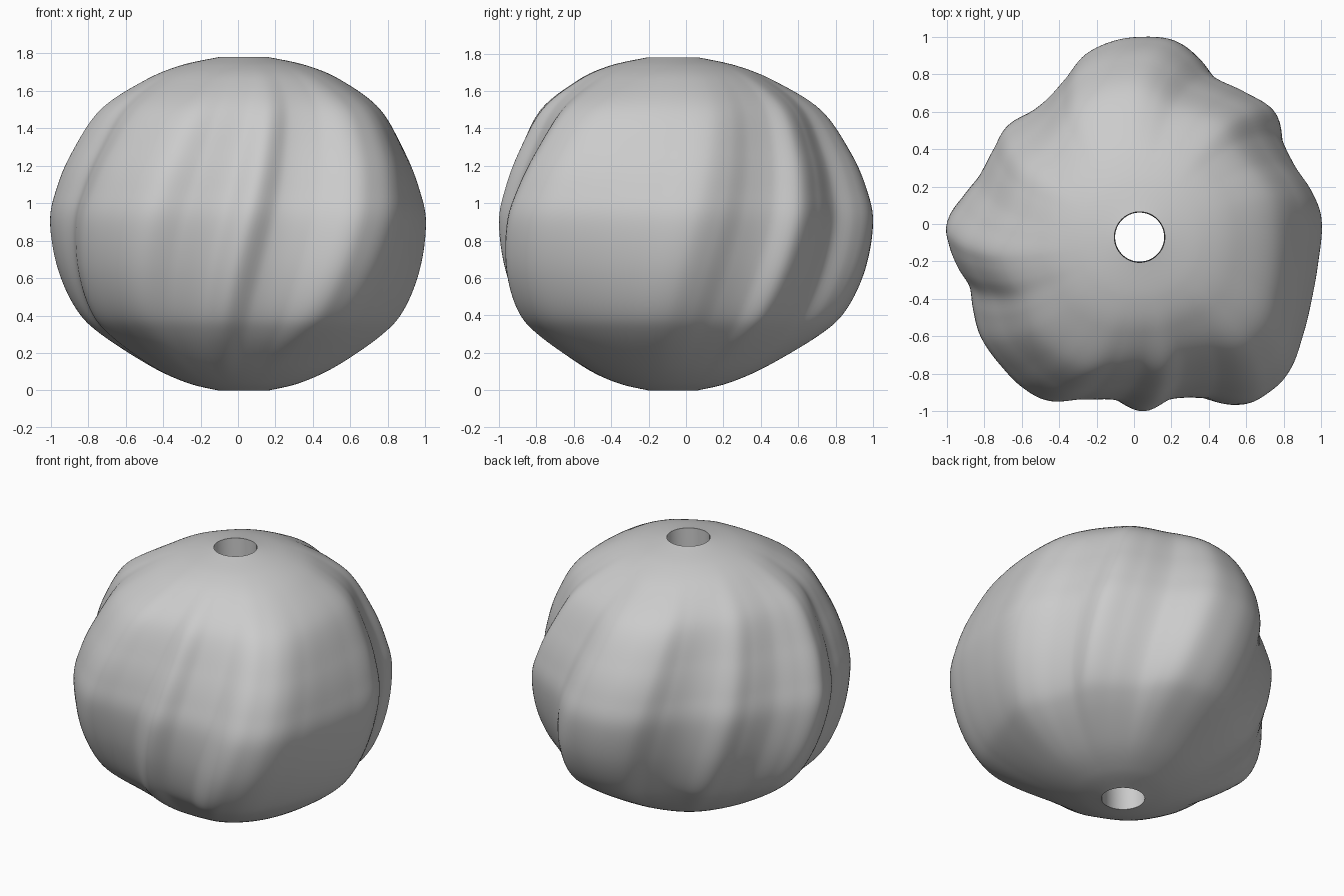
import bpy, bmesh, math

if "Cube" in bpy.data.objects:
    bpy.data.objects.remove(bpy.data.objects["Cube"])

CX, CY = 0.03, -0.07          # axis of the drilled hole
HOLE = 0.135
TWIST = 0.28                  # radians of lean per unit of height
N_AROUND, N_UP = 256, 96

# Lumpy equator outline
OUTLINE = [(1.0, 0.04), (0.95, 0.17), (0.865, 0.3), (0.79, 0.45), (0.75, 0.6),
           (0.6, 0.70), (0.42, 0.79), (0.3, 0.92), (0.2, 0.985), (0.05, 1.0),
           (-0.1, 0.98), (-0.25, 0.91), (-0.35, 0.79), (-0.45, 0.68), (-0.55, 0.6),
           (-0.68, 0.52), (-0.75, 0.4), (-0.83, 0.25), (-0.92, 0.13), (-1.0, 0.0),
           (-0.99, -0.1), (-0.945, -0.22), (-0.88, -0.33), (-0.86, -0.45),
           (-0.82, -0.6), (-0.7, -0.77), (-0.6, -0.87), (-0.47, -0.94),
           (-0.3, -0.935), (-0.1, -0.94), (0.05, -1.0), (0.2, -0.935),
           (0.4, -0.925), (0.6, -0.955), (0.72, -0.9), (0.82, -0.8),
           (0.9, -0.6), (0.95, -0.4), (0.985, -0.2)]

# Side profile: (width fraction, height)
PROFILE = [(0.135, 0), (0.3, 0.04), (0.5, 0.13), (0.75, 0.295), (0.875, 0.43),
           (0.965, 0.65), (1.0, 0.9), (0.965, 1.08), (0.89, 1.27), (0.75, 1.5),
           (0.53, 1.655), (0.34, 1.735), (0.135, 1.78)]


def cubic(p0, p1, p2, p3, t):
    return 0.5 * (2 * p1 + (p2 - p0) * t + (2 * p0 - 5 * p1 + 4 * p2 - p3) * t * t
                  + (3 * p1 - p0 - 3 * p2 + p3) * t ** 3)


# Outline as radius against angle
polar = sorted((math.atan2(y - CY, x - CX) % math.tau, math.hypot(x - CX, y - CY))
               for x, y in OUTLINE)
MEAN = sum(r for _, r in polar) / len(polar)


def outline_radius(a):
    a %= math.tau
    n = len(polar)
    i = max((k for k in range(n) if polar[k][0] <= a), default=-1)
    a1, a2 = polar[i][0], polar[(i + 1) % n][0]
    t = ((a - a1) % math.tau) / ((a2 - a1) % math.tau)
    return cubic(*(polar[(i + k) % n][1] for k in (-1, 0, 1, 2)), t)


def profile_point(u):
    s = u * (len(PROFILE) - 1)
    i = min(int(s), len(PROFILE) - 2)
    q = [PROFILE[min(max(i + k, 0), len(PROFILE) - 1)] for k in (-1, 0, 1, 2)]
    return [cubic(*(p[c] for p in q), s - i) for c in (0, 1)]


bm = bmesh.new()
table = [outline_radius(math.tau * j / N_AROUND) for j in range(N_AROUND)]
rings = []
for i in range(N_UP + 1):
    f, z = profile_point(i / N_UP)
    # Lumps fade out toward the holes
    t = min(max((f - 0.25) / 0.75, 0), 1)
    g = t * t * (3 - 2 * t)
    ring = []
    for j in range(N_AROUND):
        a = math.tau * j / N_AROUND + TWIST * (z - 0.9)
        r = f * (1 + (table[j] - 1) * g) if f > HOLE else HOLE
        ring.append(bm.verts.new((CX + r * math.cos(a), CY + r * math.sin(a),
                                  min(max(z, 0), 1.78))))
    rings.append(ring)

# Outer skin, then the hole wall joining the two end rings
for lo, hi in list(zip(rings, rings[1:])) + [(rings[-1], rings[0])]:
    for j in range(N_AROUND):
        k = (j + 1) % N_AROUND
        bm.faces.new((lo[j], lo[k], hi[k], hi[j]))
bmesh.ops.recalc_face_normals(bm, faces=bm.faces)

mesh = bpy.data.meshes.new("bead")
bm.to_mesh(mesh)
bm.free()
bead = bpy.data.objects.new("bead", mesh)
bpy.context.collection.objects.link(bead)

grey = bpy.data.materials.new("light grey")
grey.diffuse_color = (0.6, 0.6, 0.6, 1)
grey.use_nodes = True
grey.node_tree.nodes["Principled BSDF"].inputs["Base Color"].default_value = grey.diffuse_color
mesh.materials.append(grey)

bpy.context.view_layer.objects.active = bead
bead.select_set(True)
bpy.ops.object.shade_smooth_by_angle(angle=math.radians(40))
